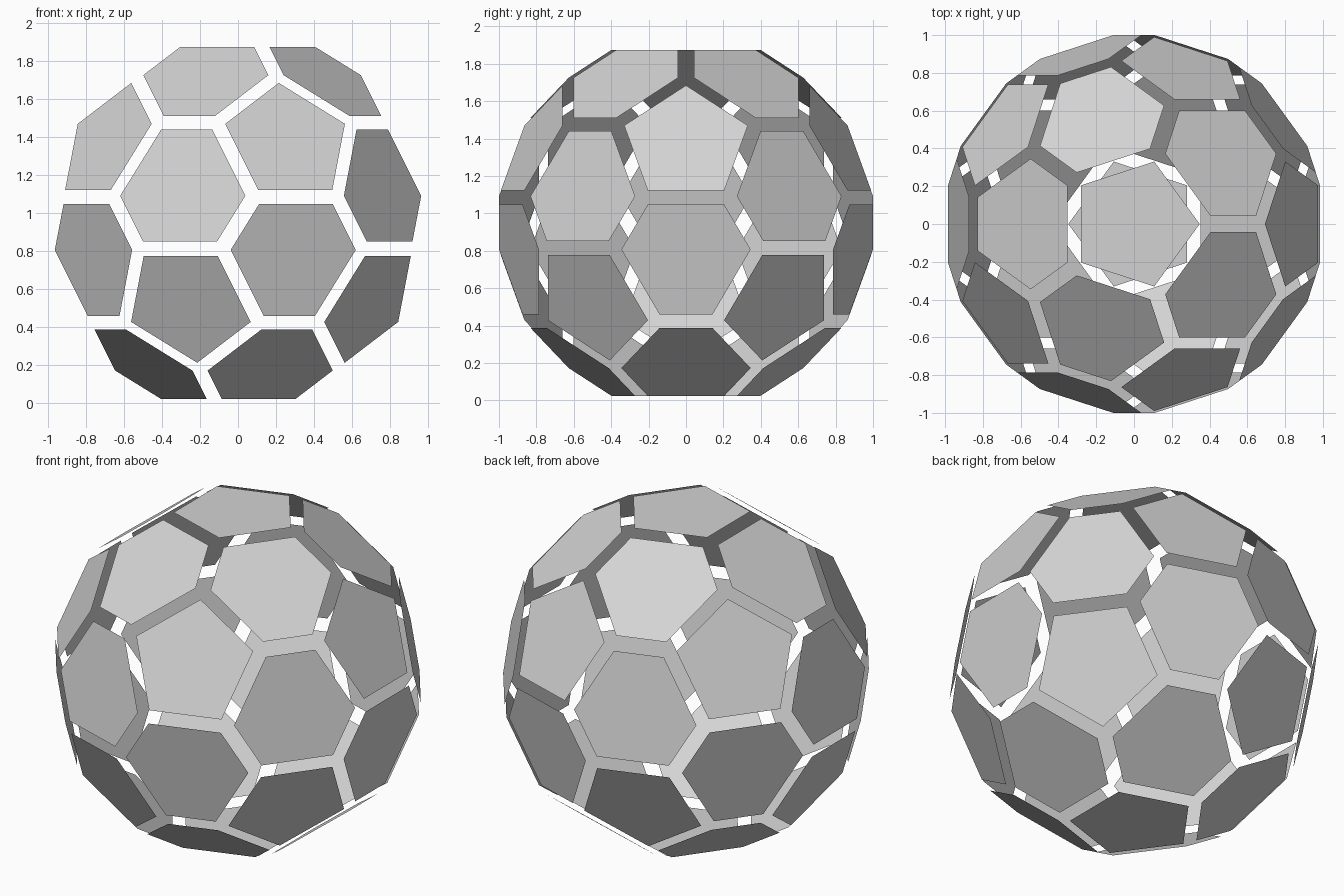
import bpy
import bmesh
import math
from mathutils import Vector

cube = bpy.data.objects.get("Cube")
if cube:
    bpy.data.objects.remove(cube, do_unlink=True)

EDGE = 1.1        # edge of the guiding icosahedron
CUT = 0.3715      # share of each edge cut off at a corner
DIST = 0.949      # distance of every tile from the centre

grey = bpy.data.materials.new("light_grey")
grey.use_nodes = True
grey.diffuse_color = (0.65, 0.65, 0.65, 1)
bsdf = next(n for n in grey.node_tree.nodes if n.type == 'BSDF_PRINCIPLED')
bsdf.inputs["Base Color"].default_value = grey.diffuse_color
bsdf.inputs["Roughness"].default_value = 0.8


def add_tile(name, points, normal):
    """Flat tile, slid along its normal to the common distance."""
    shift = normal * (DIST - points[0].dot(normal)) + Vector((0, 0, DIST))
    mesh = bpy.data.meshes.new(name)
    mesh.from_pydata([p + shift for p in points], [], [range(len(points))])
    mesh.materials.append(grey)
    bpy.context.collection.objects.link(bpy.data.objects.new(name, mesh))


# Guiding icosahedron with corners at the top and bottom
guide = bmesh.new()
bmesh.ops.create_icosphere(guide, subdivisions=1,
                           radius=EDGE * math.sin(math.radians(72)))
guide.normal_update()

# Hexagon tiles: triangles with their corners cut off
for i, face in enumerate(guide.faces):
    corners = [v.co for v in face.verts]
    points = []
    for a, b in zip(corners, corners[1:] + corners[:1]):
        points += [a.lerp(b, CUT), b.lerp(a, CUT)]
    add_tile(f"hexagon_tile_{i + 1}", points, face.normal.copy())

# Pentagon tiles: the cuts at the corners
for i, vert in enumerate(guide.verts):
    normal = vert.co.normalized()
    side = normal.orthogonal().normalized()
    up = normal.cross(side)
    points = [vert.co.lerp(e.other_vert(vert).co, CUT) for e in vert.link_edges]
    points.sort(key=lambda p: math.atan2(p.dot(up), p.dot(side)))
    add_tile(f"pentagon_tile_{i + 1}", points, normal)

guide.free()
